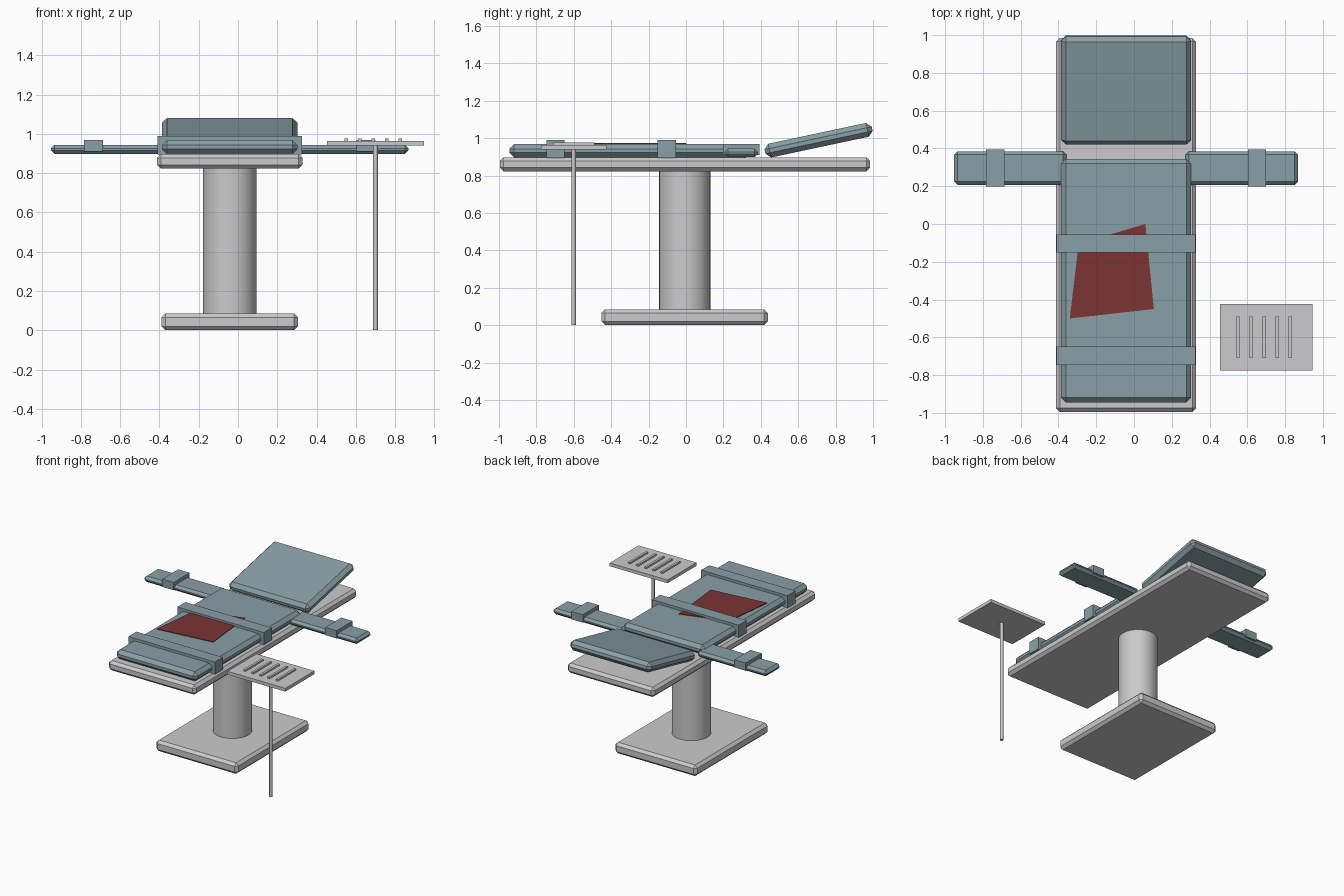
import bpy, bmesh, math
from mathutils import Matrix

if "Cube" in bpy.data.objects:
    bpy.data.objects.remove(bpy.data.objects["Cube"])


def material(name, rgb):
    m = bpy.data.materials.new(name)
    m.diffuse_color = (*rgb, 1)
    m.use_nodes = True
    m.node_tree.nodes["Principled BSDF"].inputs["Base Color"].default_value = m.diffuse_color
    return m


METAL = material("brushed metal", (0.60, 0.60, 0.61))
PAD = material("teal padding", (0.25, 0.35, 0.38))
RED = material("red drape", (0.20, 0.035, 0.035))
CX = -0.042  # centre line of the table


def finish(name, bm, mat):
    bmesh.ops.recalc_face_normals(bm, faces=bm.faces)
    mesh = bpy.data.meshes.new(name)
    bm.to_mesh(mesh)
    bm.free()
    mesh.materials.append(mat)
    ob = bpy.data.objects.new(name, mesh)
    bpy.context.collection.objects.link(ob)
    return ob


def box(name, loc, size, mat, bevel=0, tilt=0):
    bm = bmesh.new()
    bmesh.ops.create_cube(bm, size=1, matrix=Matrix.Diagonal((*size, 1)))
    if bevel:
        bmesh.ops.bevel(bm, geom=bm.edges[:], offset=bevel, segments=1,
                        affect='EDGES', profile=0.5)
    ob = finish(name, bm, mat)
    ob.location = loc
    ob.rotation_euler.x = tilt
    return ob


def cylinder(name, x, y, z0, z1, r, sides, mat):
    bm = bmesh.new()
    bmesh.ops.create_cone(bm, cap_ends=True, segments=sides, radius1=r,
                          radius2=r, depth=z1 - z0)
    for f in bm.faces:
        f.smooth = len(f.verts) == 4
    for e in bm.edges:
        e.smooth = all(len(f.verts) == 4 for f in e.link_faces)
    ob = finish(name, bm, mat)
    ob.location = (x, y, (z0 + z1) / 2)


# pedestal and table top
box("base", (CX, -0.007, 0.0425), (0.695, 0.89, 0.085), METAL, 0.02)
cylinder("column", CX, -0.007, 0.07, 0.84, 0.137, 32, METAL)
box("table_top", (CX, -0.005, 0.86), (0.742, 1.98, 0.075), METAL, 0.02)

# padding
box("body_pad", (CX, -0.30, 0.9325), (0.69, 1.29, 0.073), PAD, 0.026)
box("head_pad", (CX, 0.709, 0.989), (0.69, 0.586, 0.075), PAD, 0.026,
    math.radians(12))

# arm boards with cuffs
for side, s in (("left", -1), ("right", 1)):
    box(side + "_arm_board", (CX + s * 0.613, 0.296, 0.921),
        (0.595, 0.178, 0.045), PAD, 0.018)
    box(side + "_cuff", (CX + s * 0.693, 0.296, 0.94),
        (0.097, 0.195, 0.06), PAD)

# body straps
for name, y in (("waist_strap", -0.103), ("leg_strap", -0.697)):
    box(name, (CX, y, 0.942), (0.735, 0.097, 0.095), PAD)

# irregular drape lying on the body pad
bm = bmesh.new()
corners = [(0.06, 0), (-0.293, -0.105), (-0.34, -0.5), (0.105, -0.45)]
low = bm.faces.new([bm.verts.new((x, y, 0.968)) for x, y in corners])
ext = bmesh.ops.extrude_face_region(bm, geom=[low], use_keep_orig=True)
for v in ext["geom"]:
    if isinstance(v, bmesh.types.BMVert):
        v.co.z += 0.006
finish("drape", bm, RED)

# instrument stand
cylinder("tray_pole", 0.70, -0.60, 0, 0.945, 0.012, 12, METAL)
box("tray", (0.70, -0.60, 0.952), (0.492, 0.352, 0.025), METAL)
for i in range(5):
    box(f"instrument_{i + 1}", (0.551 + 0.069 * i, -0.60, 0.969),
        (0.017, 0.22, 0.015), METAL)
